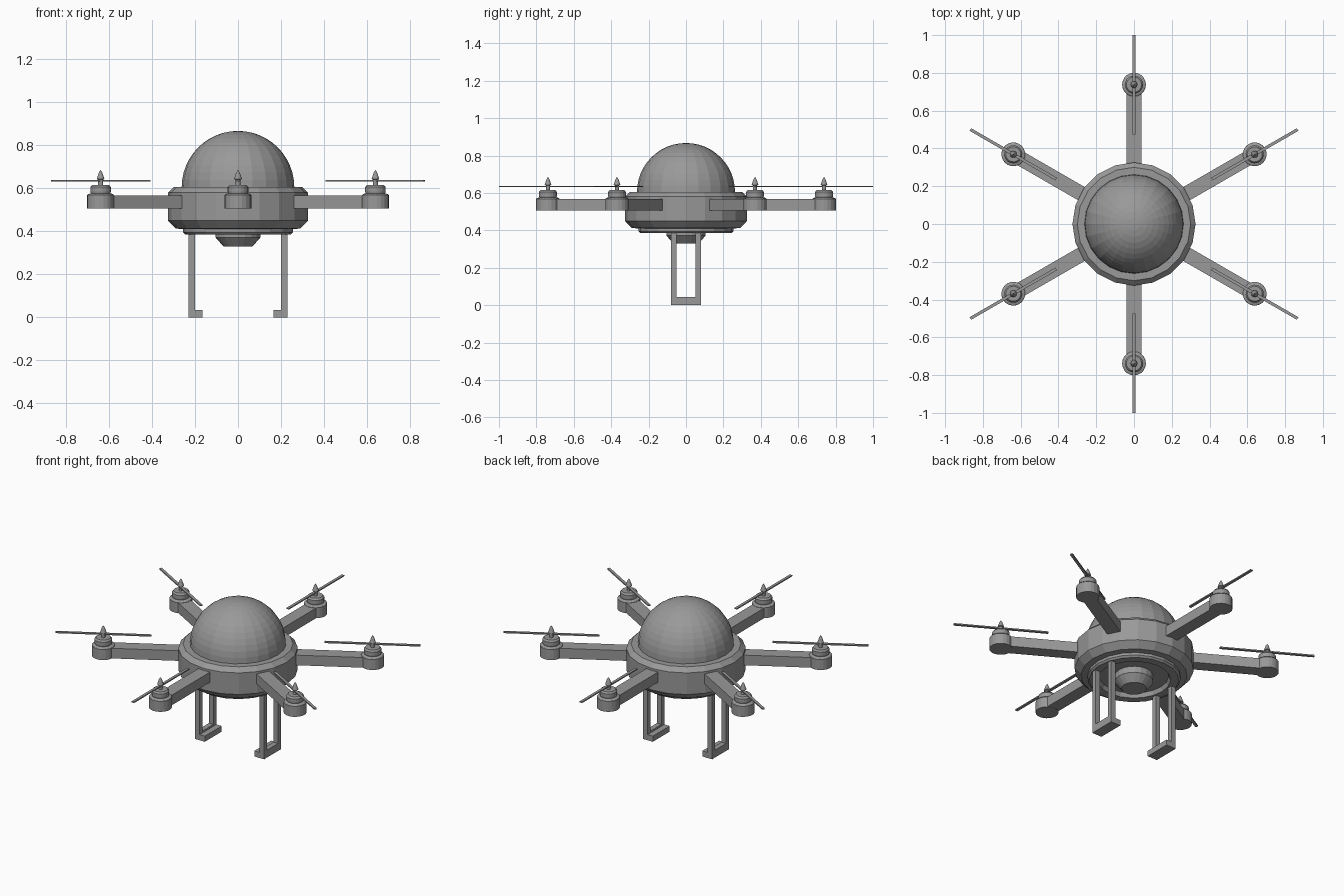
import bpy, bmesh, math
from mathutils import Matrix, Vector

if "Cube" in bpy.data.objects:
    bpy.data.objects.remove(bpy.data.objects["Cube"])

grey = bpy.data.materials.new("mid grey")
grey.diffuse_color = (0.32, 0.32, 0.32, 1)
grey.use_nodes = True
grey.node_tree.nodes["Principled BSDF"].inputs["Base Color"].default_value = grey.diffuse_color


def finish(name, bm, matrix=Matrix()):
    bmesh.ops.recalc_face_normals(bm, faces=bm.faces)
    me = bpy.data.meshes.new(name)
    bm.to_mesh(me)
    bm.free()
    me.materials.append(grey)
    ob = bpy.data.objects.new(name, me)
    ob.matrix_world = matrix
    bpy.context.collection.objects.link(ob)
    return ob


def lathe(name, profile, sides, matrix=Matrix()):
    """Revolve (radius, z) points around z; radius 0 closes the end."""
    bm = bmesh.new()
    vs = [bm.verts.new((r, 0, z)) for r, z in profile]
    es = [bm.edges.new(p) for p in zip(vs, vs[1:])]
    bmesh.ops.spin(bm, geom=vs + es, cent=(0, 0, 0), axis=(0, 0, 1),
                   angle=math.tau, steps=sides, use_merge=True)
    bmesh.ops.remove_doubles(bm, verts=bm.verts, dist=1e-5)
    return finish(name, bm, matrix)


def box(name, lo, hi, matrix=Matrix()):
    lo, hi = Vector(lo), Vector(hi)
    bm = bmesh.new()
    bmesh.ops.create_cube(bm, size=1, matrix=Matrix.Translation((lo + hi) / 2)
                          @ Matrix.Diagonal((*(hi - lo), 1)))
    return finish(name, bm, matrix)


# Hull with chamfered rims and a recessed underside
lathe("hull", [(0, 0.605), (0.30, 0.605), (0.326, 0.58), (0.326, 0.45),
               (0.29, 0.413), (0.255, 0.41), (0.255, 0.395), (0.245, 0.385),
               (0.20, 0.385), (0.19, 0.41), (0, 0.41)], 20)

# Dome canopy
lathe("dome", [(0.262 * math.cos(i * math.pi / 24),
                0.605 + 0.262 * math.sin(i * math.pi / 24))
               for i in range(12)] + [(0, 0.867)], 24)

# Sensor under the hull
lathe("sensor", [(0.105, 0.412), (0.105, 0.372), (0.068, 0.33), (0, 0.33)], 20)

# Six arms, each with a motor, spindle and propeller blade
for i in range(6):
    turn = Matrix.Rotation(math.radians(30 + 60 * i), 4, 'Z')
    hub = turn @ Matrix.Translation((0.738, 0, 0))
    box("arm", (0.25, -0.039, 0.506), (0.738, 0.039, 0.567), turn)
    lathe("motor", [(0, 0.505), (0.063, 0.505), (0.063, 0.568), (0.060, 0.572),
                    (0.046, 0.577), (0.048, 0.585), (0.048, 0.605),
                    (0.040, 0.615), (0, 0.615)], 20, hub)
    lathe("spindle", [(0.011, 0.61), (0.011, 0.64), (0.018, 0.643),
                      (0.008, 0.673), (0, 0.686)], 12, hub)
    box("propeller", (0.475, -0.008, 0.631), (1.0, 0.008, 0.638), turn)

# Landing legs: two posts, a crossbar and an inward foot per side
for s in (-1, 1):
    side = Matrix.Rotation(0 if s > 0 else math.pi, 4, 'Z')
    for y in (-0.08, 0.052):
        box("leg_post", (0.20, y, 0.045), (0.23, y + 0.028, 0.40), side)
    box("leg_crossbar", (0.20, -0.08, 0), (0.23, 0.08, 0.045), side)
    box("foot", (0.165, -0.08, 0), (0.20, 0.08, 0.034), side)
